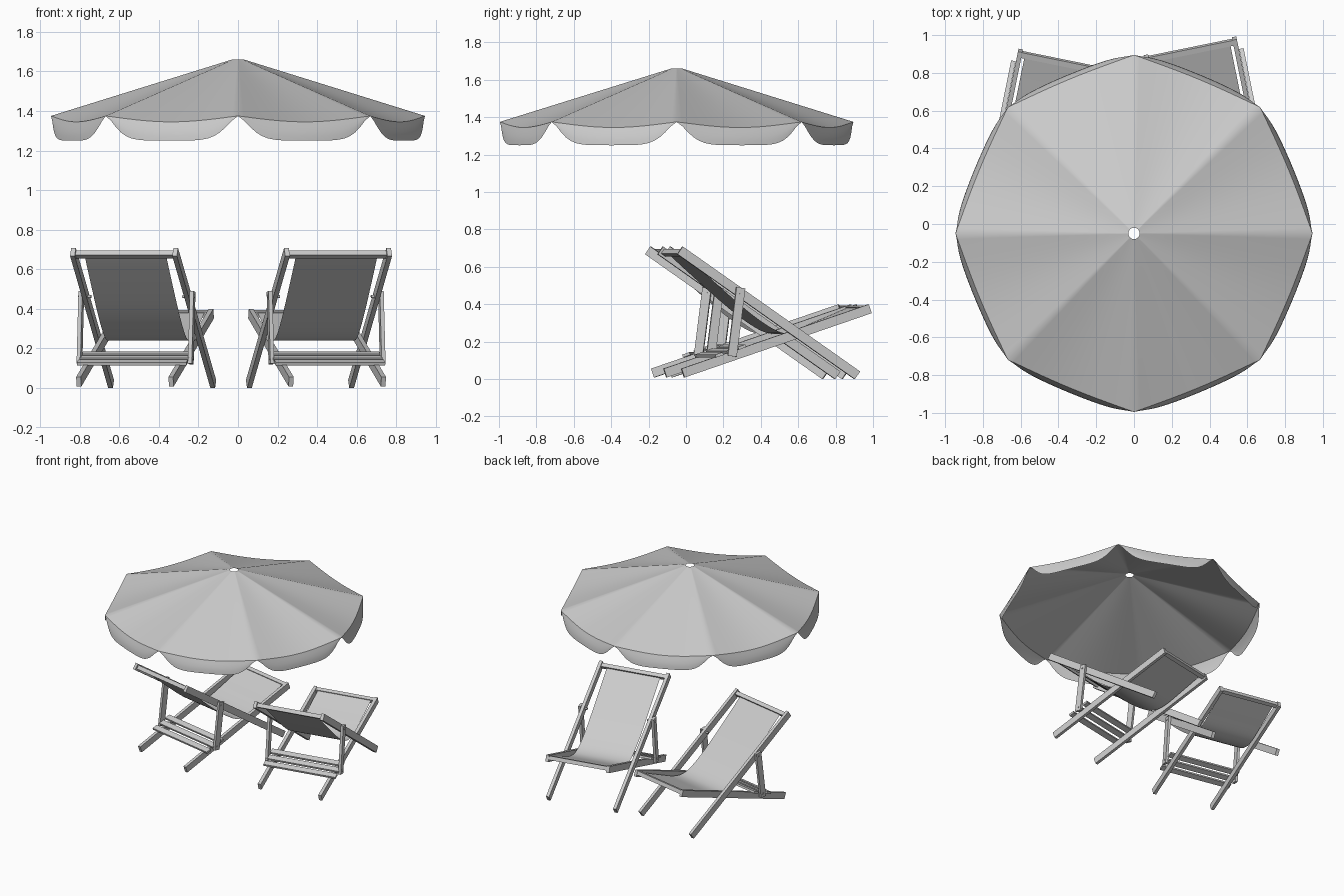
import bpy, bmesh
from math import sin, cos, pi, exp, radians, atan2
from mathutils import Vector, Matrix

if "Cube" in bpy.data.objects:
    bpy.data.objects.remove(bpy.data.objects["Cube"])


def add_mesh(name, bm, matrix=Matrix(), smooth=False):
    bmesh.ops.transform(bm, matrix=matrix, verts=bm.verts)
    me = bpy.data.meshes.new(name)
    bm.to_mesh(me)
    bm.free()
    ob = bpy.data.objects.new(name, me)
    bpy.context.collection.objects.link(ob)
    if smooth:
        bpy.ops.object.select_all(action='DESELECT')
        ob.select_set(True)
        bpy.context.view_layer.objects.active = ob
        bpy.ops.object.shade_smooth_by_angle(angle=radians(45))
    return ob


def grid_faces(bm, rows, closed=False):
    for a, b in zip(rows, rows[1:]):
        n = len(a)
        for i in range(n if closed else n - 1):
            j = (i + 1) % n
            bm.faces.new((a[i], b[i], b[j], a[j]))


def box(name, chair, center, size, tilt=0.0):
    """Box in chair space, tilted about the chair's width axis."""
    bm = bmesh.new()
    bmesh.ops.create_cube(bm, size=1)
    m = (Matrix.Translation(center) @ Matrix.Rotation(tilt, 4, 'X')
         @ Matrix.Diagonal((*size, 1)))
    return add_mesh(name, bm, chair @ m)


def beam(name, chair, u, p, q, width, depth):
    """Square-cut beam from p to q, both (depth, height), at offset u."""
    p, q = Vector(p), Vector(q)
    d, c = q - p, (p + q) / 2
    return box(name, chair, (u, c.x, c.y), (width, d.length, depth), atan2(d.y, d.x))


# Parasol canopy: eight panels with a scalloped valance
def canopy():
    R, seg, panels = 0.945, 24, 8
    half = pi / panels
    rows = 8
    bm = bmesh.new()
    grid = [[] for _ in range(rows + 5)]
    for k in range(panels * seg):
        t = (k % seg) / seg
        ang = 2 * half * k / seg
        phi = (2 * t - 1) * half
        rim = R * cos(half) / cos(phi) + 0.012 * sin(pi * t)
        zr = 1.375 - 0.03 * sin(pi * t)
        s = min(t, 1 - t) * 0.72
        drop = 1 - exp(-(s / 0.085) ** 1.5)
        zb = min(1.375 - 0.125 * drop, zr - 0.001)
        for i in range(rows + 1):
            f = i / rows
            r = 0.03 + (rim - 0.03) * f
            z = 1.66 + (zr - 1.66) * f
            grid[i].append(bm.verts.new((r * cos(ang), r * sin(ang), z)))
        for i in range(1, 5):
            f = i / 4
            r = rim + 0.025 * drop * sin(f * pi / 2)
            z = zr + (zb - zr) * f
            grid[rows + i].append(bm.verts.new((r * cos(ang), r * sin(ang), z)))
    grid_faces(bm, grid, closed=True)
    add_mesh("parasol_canopy", bm, Matrix.Translation((0, -0.05, 0)), smooth=True)


def sling(name, chair):
    pts = [(-.462, .685), (-.36, .59), (-.14, .397), (0, .292), (.1, .245),
           (.2, .248), (.35, .305), (.548, .388)]
    P = [Vector(p) for p in pts]
    P = [2 * P[0] - P[1]] + P + [2 * P[-1] - P[-2]]
    path = []
    for i in range(1, len(P) - 2):
        a, b, c, d = P[i - 1:i + 3]
        for k in range(6):
            t = k / 6
            path.append(0.5 * (2 * b + (c - a) * t + (2 * a - 5 * b + 4 * c - d) * t * t
                               + (3 * b - a - 3 * c + d) * t ** 3))
    path.append(P[-2])
    bm = bmesh.new()
    rows = [[bm.verts.new((0.21 * (k / 2 - 1), p.x, p.y)) for k in range(5)] for p in path]
    grid_faces(bm, rows)
    add_mesh(name, bm, chair, smooth=True)


def pin(name, chair, side, v, z):
    bm = bmesh.new()
    bmesh.ops.create_cone(bm, cap_ends=True, segments=10, radius1=0.008, radius2=0.008, depth=0.065)
    m = Matrix.Translation((side * 0.268, v, z)) @ Matrix.Rotation(pi / 2, 4, 'Y')
    add_mesh(name, bm, chair @ m, smooth=True)


def deck_chair(tag, x, y, turn):
    chair = Matrix.Translation((x, y, 0)) @ Matrix.Rotation(radians(turn), 4, 'Z')
    back_top, back_foot = (-.48, .688), (.487, .02)
    seat_rear, seat_front = (-.459, .032), (.562, .376)
    back_tilt = atan2(back_foot[1] - back_top[1], back_foot[0] - back_top[0])
    seat_tilt = atan2(seat_front[1] - seat_rear[1], seat_front[0] - seat_rear[0])
    # Side timbers
    for s, n in ((-1, "left"), (1, "right")):
        beam(f"{tag}_back_post_{n}", chair, s * .2635, back_top, back_foot, .024, .05)
        beam(f"{tag}_seat_rail_{n}", chair, s * .238, seat_rear, seat_front, .024, .05)
        beam(f"{tag}_prop_{n}", chair, s * .287, (-.2, .122), (-.153, .488), .02, .048)
        pin(f"{tag}_upper_pin_{n}", chair, s, -.157, .463)
        pin(f"{tag}_lower_pin_{n}", chair, s, -.196, .15)
    # Cross bars holding the fabric
    box(f"{tag}_top_bar", chair, (0, -.457, .675), (.545, .03, .03), back_tilt)
    box(f"{tag}_front_bar", chair, (0, .543, .375), (.49, .03, .03), seat_tilt)
    # Rear slats on the seat rails
    for i in range(3):
        v = -.268 + .062 * i
        z = .032 + (v + .459) * .337 + .033
        box(f"{tag}_slat_{i + 1}", chair, (0, v, z), (.565, .042, .016), seat_tilt)
    sling(f"{tag}_sling", chair)


canopy()
deck_chair("left_chair", -.48, .32, -11.5)
deck_chair("right_chair", .41, .385, 11.5)
